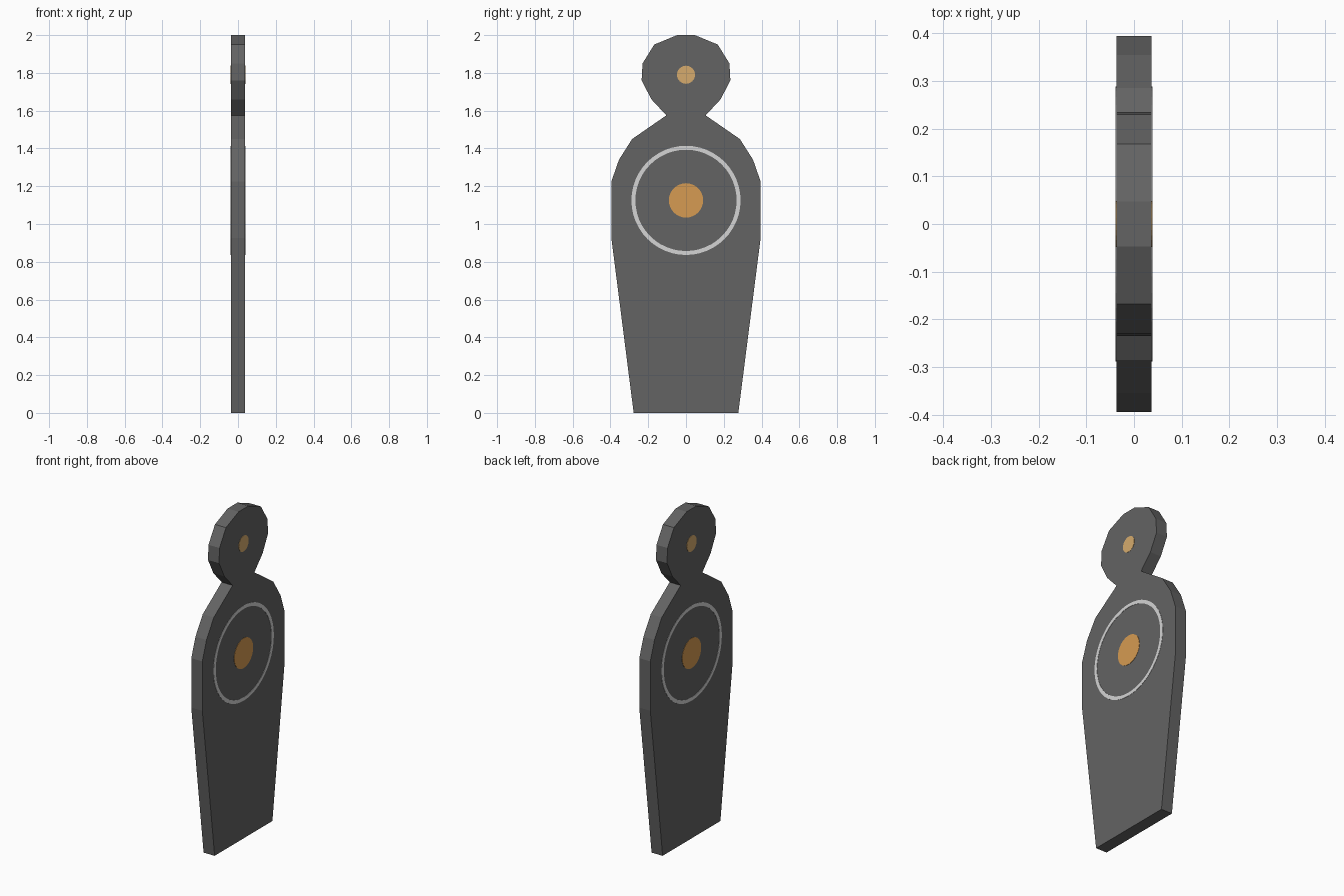
import bpy, bmesh, math

if "Cube" in bpy.data.objects:
    bpy.data.objects.remove(bpy.data.objects["Cube"])

HALF = 0.037      # half thickness of the board
PLATE = 0.0015    # thickness of painted markings


def material(name, rgb):
    m = bpy.data.materials.new(name)
    m.diffuse_color = (*rgb, 1)
    m.use_nodes = True
    m.node_tree.nodes["Principled BSDF"].inputs["Base Color"].default_value = m.diffuse_color
    return m


grey = material("dark grey", (0.125, 0.125, 0.125))
white = material("pale grey", (0.66, 0.66, 0.66))
orange = material("orange", (0.67, 0.33, 0.085))
tan = material("light orange", (0.67, 0.41, 0.155))


def finish(bm, name, mat):
    bmesh.ops.recalc_face_normals(bm, faces=bm.faces[:])
    mesh = bpy.data.meshes.new(name)
    bm.to_mesh(mesh)
    bm.free()
    mesh.materials.append(mat)
    obj = bpy.data.objects.new(name, mesh)
    bpy.context.collection.objects.link(obj)


def prism(name, outline, x0, x1, mat):
    """Extrude a (y, z) outline from x0 to x1."""
    bm = bmesh.new()
    a = [bm.verts.new((x0, y, z)) for y, z in outline]
    b = [bm.verts.new((x1, y, z)) for y, z in outline]
    bm.faces.new(a)
    bm.faces.new(b)
    n = len(a)
    for i in range(n):
        j = (i + 1) % n
        bm.faces.new((a[i], a[j], b[j], b[i]))
    finish(bm, name, mat)


def circle(r, z, n):
    return [(r * math.cos(2 * math.pi * i / n), z + r * math.sin(2 * math.pi * i / n))
            for i in range(n)]


def ring(name, r0, r1, z, x0, x1, mat, n=48):
    """Flat ring with a rectangular section."""
    bm = bmesh.new()
    loops = [[bm.verts.new((x, y, zz)) for y, zz in circle(r, z, n)]
             for x, r in ((x0, r0), (x0, r1), (x1, r1), (x1, r0))]
    for k in range(4):
        p, q = loops[k], loops[(k + 1) % 4]
        for i in range(n):
            j = (i + 1) % n
            bm.faces.new((p[i], p[j], q[j], q[i]))
    finish(bm, name, mat)


# Silhouette board: half outline, mirrored
half = [(0.277, 0), (0.395, 0.925), (0.395, 1.225), (0.355, 1.34), (0.285, 1.45),
        (0.104, 1.575), (0.183, 1.66), (0.235, 1.76), (0.23, 1.85),
        (0.168, 1.95), (0.047, 2.0)]
prism("target_board", half + [(-y, z) for y, z in reversed(half)], -HALF, HALF, grey)

# Painted markings on both faces
for side, s in (("right", 1), ("left", -1)):
    x0, x1 = s * (HALF - 0.001), s * (HALF + PLATE)
    ring(f"chest_ring_{side}", 0.268, 0.289, 1.125, x0, x1, white)
    prism(f"chest_spot_{side}", circle(0.091, 1.125, 32), x0, x1, orange)
    prism(f"head_spot_{side}", circle(0.048, 1.79, 24), x0, x1, tan)
